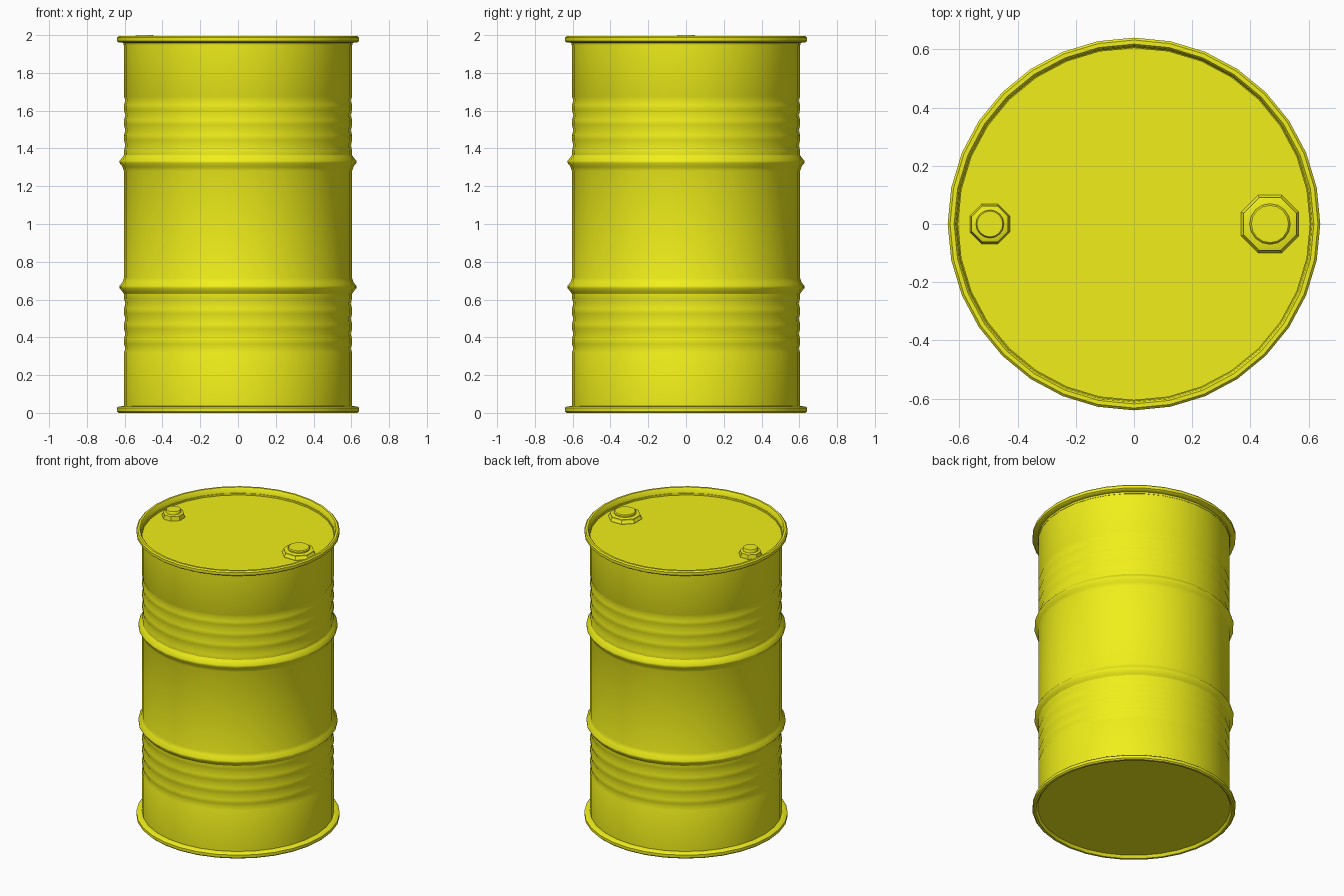
import bpy, bmesh, math

if "Cube" in bpy.data.objects:
    bpy.data.objects.remove(bpy.data.objects["Cube"])

paint = bpy.data.materials.new("yellow_paint")
paint.diffuse_color = (0.87, 0.86, 0.01, 1)
paint.use_nodes = True
paint.node_tree.nodes["Principled BSDF"].inputs["Base Color"].default_value = paint.diffuse_color


def lathe(name, profile, sides, x=0.0, turn=0.0, angle=40):
    """Spin (radius, z) points about a vertical axis and cap both ends."""
    bm = bmesh.new()
    rings = []
    for r, z in profile:
        ring = []
        for i in range(sides):
            a = turn + 2 * math.pi * i / sides
            ring.append(bm.verts.new((x + r * math.cos(a), r * math.sin(a), z)))
        rings.append(ring)
    for low, high in zip(rings, rings[1:]):
        for i in range(sides):
            j = (i + 1) % sides
            bm.faces.new((low[i], low[j], high[j], high[i]))
    bm.faces.new(rings[0][::-1])
    bm.faces.new(rings[-1])
    bmesh.ops.recalc_face_normals(bm, faces=bm.faces)
    mesh = bpy.data.meshes.new(name)
    bm.to_mesh(mesh)
    bm.free()
    ob = bpy.data.objects.new(name, mesh)
    bpy.context.collection.objects.link(ob)
    mesh.materials.append(paint)
    bpy.ops.object.select_all(action='DESELECT')
    ob.select_set(True)
    bpy.context.view_layer.objects.active = ob
    bpy.ops.object.shade_smooth_by_angle(angle=math.radians(angle))
    return ob


# Lower half of the drum wall: rolled rim, shallow ripples, pointed rib
R = 0.604
half = [(0.612, 0.006), (0.618, 0.0), (0.632, 0.0), (0.64, 0.008),
        (0.64, 0.027), (0.632, 0.034), (R, 0.036), (R, 0.32)]
for k in range(4):
    z = 0.34 + 0.08 * k
    half += [(R - 0.008, z), (R, z + 0.025), (R, z + 0.05)]
half += [(R - 0.003, 0.625), (0.611, 0.641), (0.627, 0.661),
         (0.627, 0.672), (0.611, 0.692), (R, 0.715)]
# Upper half mirrors it; both ends are recessed inside the rims
H = 1.995
wall = half + [(r, H - z) for r, z in reversed(half)]
lathe("drum_body", [(0.606, 0.018)] + wall + [(0.606, 1.947)], 32)


# Bung plugs: sloped flange, octagonal collar, round cap
def bung(name, x, s, top):
    lathe(name + "_collar", [(0.107 * s, 1.94), (0.107 * s, 1.953), (0.098 * s, 1.967),
                             (0.098 * s, 1.976), (0.085 * s, 1.98)],
          8, x, math.pi / 8, 30)
    lathe(name + "_cap", [(0.07 * s, 1.97), (0.07 * s, top - 0.006), (0.064 * s, top)],
          16, x)


bung("large_bung", 0.467, 1.0, 1.995)
bung("small_bung", -0.495, 0.69, 2.0)
